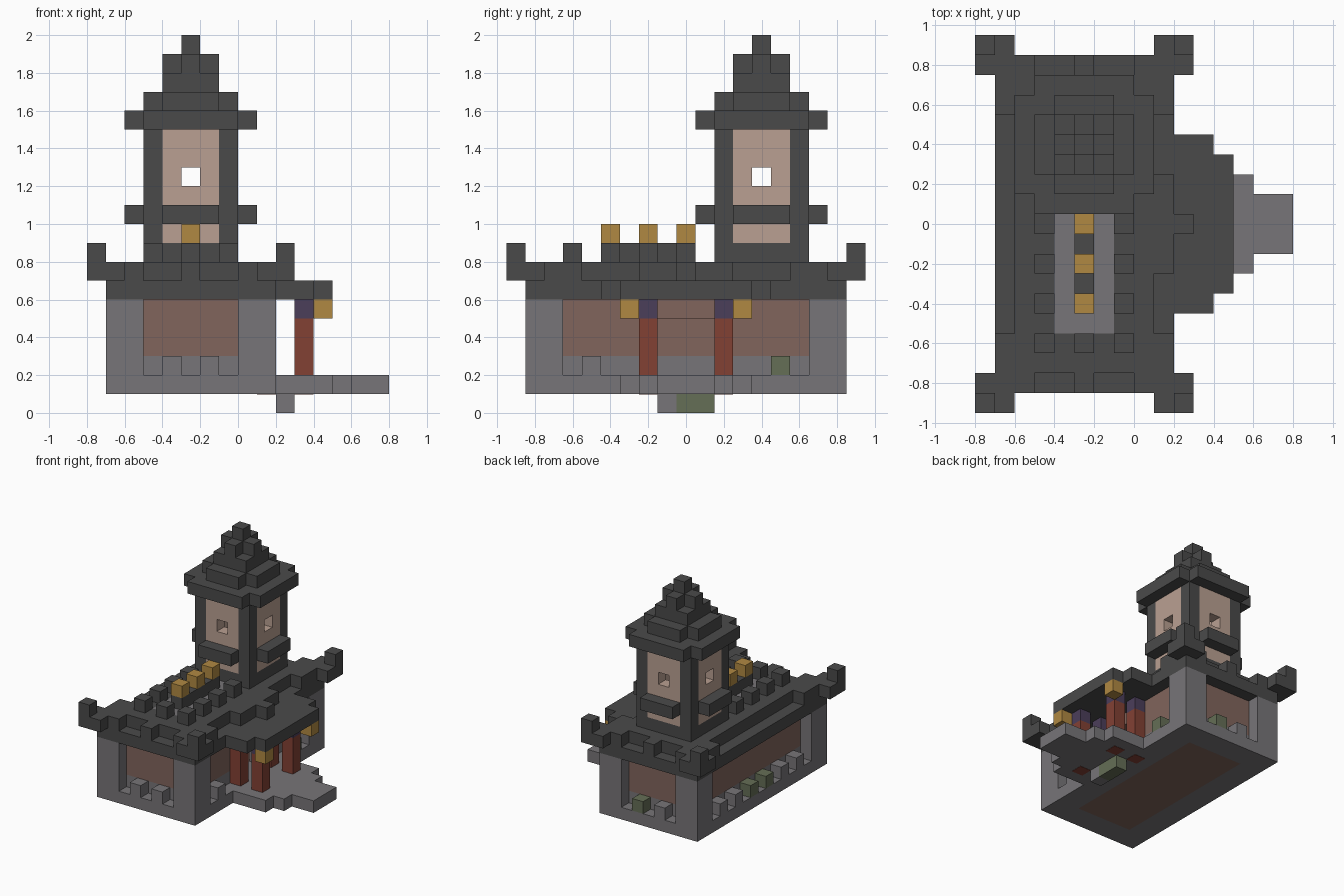
import bpy
import bmesh

UNIT = 0.1        # edge of one block
CENTRE = -2.5     # hall centre along x, in blocks

default_cube = bpy.data.objects.get("Cube")
if default_cube:
    bpy.data.objects.remove(default_cube)


def material(name, srgb):
    linear = [((c / 255 + 0.055) / 1.055) ** 2.4 for c in srgb] + [1]
    mat = bpy.data.materials.new(name)
    mat.use_nodes = True
    mat.diffuse_color = linear
    bsdf = mat.node_tree.nodes["Principled BSDF"]
    bsdf.inputs["Base Color"].default_value = linear
    bsdf.inputs["Roughness"].default_value = 0.9
    return mat


slate = material("dark slate", (74, 74, 74))
stone = material("grey stone", (119, 117, 120))
moss = material("mossy stone", (101, 110, 86))
brown = material("brown plaster", (129, 101, 92))
pale = material("pale plaster", (186, 160, 146))
gold = material("gold", (176, 137, 66))
purple = material("purple wood", (75, 62, 90))
red = material("red wood", (130, 65, 52))


def build(name, mat, boxes):
    """One object from boxes: centre x, centre y, bottom z, width, depth, height."""
    bm = bmesh.new()
    for x, y, z, w, d, h in boxes:
        verts = bmesh.ops.create_cube(bm, size=1)["verts"]
        bmesh.ops.scale(bm, vec=(w, d, h), verts=verts)
        bmesh.ops.translate(bm, vec=(x + CENTRE, y, z + h / 2), verts=verts)
    bmesh.ops.scale(bm, vec=(UNIT, UNIT, UNIT), verts=bm.verts)
    mesh = bpy.data.meshes.new(name)
    bm.to_mesh(mesh)
    bm.free()
    mesh.materials.append(mat)
    obj = bpy.data.objects.new(name, mesh)
    bpy.context.collection.objects.link(obj)
    return obj


def cube(x, y, z):
    return (x, y, z, 1, 1, 1)


def corners(x, y, z, w, d, h, cy=0):
    return [(sx * x, cy + sy * y, z, w, d, h) for sx in (-1, 1) for sy in (-1, 1)]


def ring(w, d, t, z, h, door=0):
    """Rectangular wall ring, with an optional opening on its +x side."""
    inner = d - 2 * t
    boxes = [(0, s * (d - t) / 2, z, w, t, h) for s in (-1, 1)]
    boxes.append(((t - w) / 2, 0, z, t, inner, h))
    if door:
        part = (inner - door) / 2
        boxes += [((w - t) / 2, s * (door + part) / 2, z, t, part, h) for s in (-1, 1)]
    else:
        boxes.append(((w - t) / 2, 0, z, t, inner, h))
    return boxes


def around(radius, offset, z, w, d, h, cy):
    """Repeat a box on four sides of a square tower; offset runs along the side."""
    boxes = []
    for s in (-1, 1):
        boxes.append((offset, cy + s * radius, z, w, d, h))
        boxes.append((s * radius, cy + offset, z, d, w, h))
    return boxes


def plus(size, z, cy):
    """Square slab with one block cut out of each corner."""
    edge = (size - 1) / 2
    return ([(0, cy, z, size, size - 2, 1)]
            + [(0, cy + s * edge, z, size - 2, 1, 1) for s in (-1, 1)])


# Hall: base, floor, hollow walls and corner piers
build("hall_base", stone, ring(9, 17, 2, 1, 1))
build("hall_floor", brown, [(0, 0, 1, 5, 13, 1)])
build("lower_wall", stone, ring(7, 15, 1, 2, 1, door=3))
build("upper_wall", brown, ring(7, 15, 1, 3, 2, door=3) + ring(7, 15, 1, 5, 1))
build("corner_piers", stone, corners(3.5, 7.5, 2, 2, 2, 4))

# Small posts standing on the base ledge
posts = [cube(x, -8, 2) for x in (-1, 1)] + [cube(-1, 8, 2), cube(4, -5, 2)]
posts += [cube(-4, y, 2) for y in (-5, -3, 3, 5)]
build("ledge_posts", stone, posts)
build("mossy_ledge_posts", moss,
      [cube(1, 8, 2), cube(4, 5, 2)] + [cube(-4, y, 2) for y in (-1, 1)])

# Porch: platform, step, columns and brackets
build("porch_platform", stone,
      [(6, 0, 1, 3, 7, 1), (8, 0, 1, 1, 5, 1), (9.5, 0, 1, 2, 3, 1)])
build("porch_footing", stone, [cube(5, -1, 0)])
build("mossy_footing", moss, [(5, 0.5, 0, 1, 2, 1)])
build("porch_columns", red,
      [(x, s * 2, 0.98, 1, 1, 4.02) for x in (4, 6) for s in (-1, 1)])
build("column_capitals", purple, [cube(x, s * 2, 5) for x in (4, 6) for s in (-1, 1)])
build("porch_brackets", gold, [cube(7, s * 3, 5) for s in (-1, 1)])

# Roof: eaves, porch roof, upper slab around a grey deck
build("roof_eaves", slate, [(0, 0, 6, 9, 17, 1)])
build("porch_roof", slate,
      [(6, 0, 6, 3, 7, 1)] + [(5.5, s * 4, 6, 2, 1, 1) for s in (-1, 1)])
build("porch_gable", slate, [(4, 0, 7, 1, 5, 1), cube(5, 0, 7)])
build("roof_slab", slate,
      [(s * 2.5, 0, 7, 2, 15, 1) for s in (-1, 1)]
      + [(0, -6.5, 7, 3, 2, 1), (0, 4.5, 7, 3, 6, 1)])
build("roof_deck", stone, [(0, -2, 7, 3, 7, 1)])

# Upturned roof corners with short arms along the eaves
build("roof_corners", slate, corners(4.5, 8.5, 7, 2, 2, 1))
build("roof_horns", slate, corners(5, 9, 8, 1, 1, 1))
build("eave_arms", slate,
      corners(4, 6.5, 7, 1, 2, 1) + corners(3, 8, 7, 1, 1, 1)
      + [cube(0, s * 8, 7) for s in (-1, 1)])

# Roof battlements and the central ridge with gold ornaments
build("roof_battlements", slate,
      [cube(s * 2, y, 8) for s in (-1, 1) for y in (-6, -4, -2, 0)] + [cube(0, -6, 8)])
build("roof_ridge", slate, [(0, -2, 8, 1, 5, 1)])
build("ridge_ornaments", gold, [cube(0, y, 9) for y in (-4, -2, 0)])

# Tower: plinth, corner posts, windowed panels and belt
TOWER = 4
build("tower_plinth", slate, [(0, TOWER, 8, 5, 5, 1)])
build("tower_posts", slate, corners(2, 2, 9, 1, 1, 6, TOWER))
panels = around(2, 0, 9, 3, 1, 3, TOWER) + around(2, 0, 13, 3, 1, 2, TOWER)
for side in (-1, 1):
    panels += around(2, side, 12, 1, 1, 1, TOWER)
build("tower_panels", pale, panels)
build("tower_belt", slate, around(3, 0, 10, 3, 1, 1, TOWER))

# Tower roof: stepped tiers and spire
build("tower_eaves", slate, plus(7, 15, TOWER))
build("tower_roof_tier", slate, plus(5, 16, TOWER))
build("spire_base", slate, [(0, TOWER, 17, 3, 3, 1)])
build("spire_shoulders", slate, plus(3, 18, TOWER))
build("spire_tip", slate, [cube(0, TOWER, 19)])
